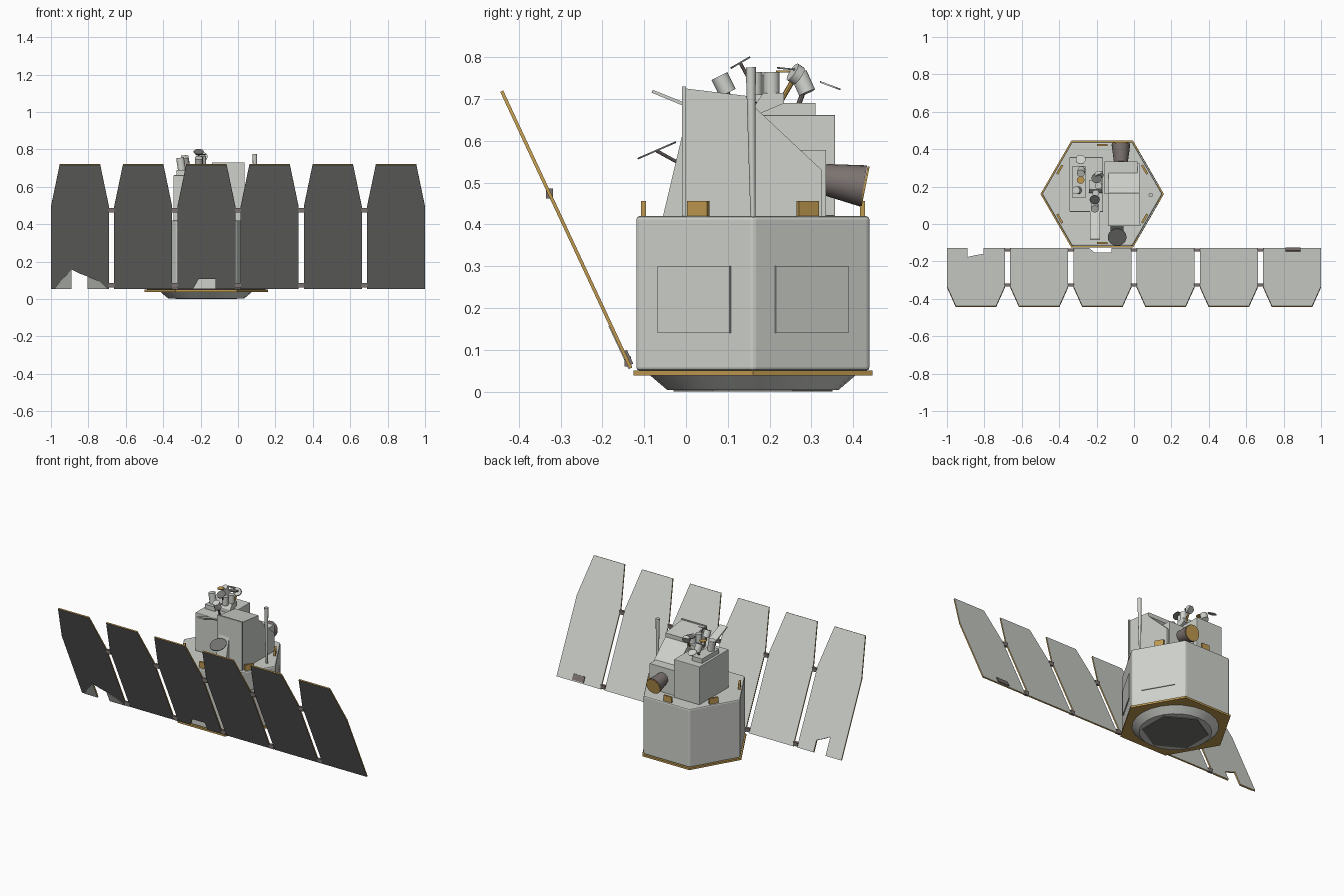
import bpy, bmesh, math
from mathutils import Vector, Matrix

if "Cube" in bpy.data.objects:
    bpy.data.objects.remove(bpy.data.objects["Cube"])

def material(name, r, g, b):
    m = bpy.data.materials.new(name)
    m.diffuse_color = (r, g, b, 1)
    m.use_nodes = True
    m.node_tree.nodes["Principled BSDF"].inputs["Base Color"].default_value = m.diffuse_color
    return m

LIGHT = material("light_grey", 0.62, 0.64, 0.60)
GOLD = material("gold_foil", 0.52, 0.32, 0.08)
DARK = material("dark_grey", 0.17, 0.17, 0.165)
BROWN = material("brown_grey", 0.20, 0.17, 0.16)
CX, CY = -0.17, 0.16          # hexagonal body centre

def finish(name, bm, mats, smooth=False, bevel=0):
    bmesh.ops.recalc_face_normals(bm, faces=bm.faces)
    me = bpy.data.meshes.new(name)
    bm.to_mesh(me)
    bm.free()
    ob = bpy.data.objects.new(name, me)
    bpy.context.collection.objects.link(ob)
    for m in mats:
        me.materials.append(m)
    if bevel:
        b = ob.modifiers.new("bevel", 'BEVEL')
        b.width, b.segments = bevel, 2
    if smooth:
        bpy.context.view_layer.objects.active = ob
        ob.select_set(True)
        bpy.ops.object.shade_smooth_by_angle(angle=math.radians(40))
        ob.select_set(False)
    return ob

def prism(name, pts, vec, cap0, cap1=None, side=None, bevel=0):
    """Polygon swept along vec, with separate cap and side colours."""
    cap1, side = cap1 or cap0, side or cap0
    bm = bmesh.new()
    a = [bm.verts.new(p) for p in pts]
    b = [bm.verts.new(Vector(p) + Vector(vec)) for p in pts]
    bm.faces.new(a).material_index = 0
    bm.faces.new(b).material_index = 1
    n = len(pts)
    for i in range(n):
        bm.faces.new((a[i], a[(i + 1) % n], b[(i + 1) % n], b[i])).material_index = 2
    return finish(name, bm, [cap0, cap1, side], bevel=bevel)

def box(name, lo, hi, mat, bevel=0):
    pts = [(lo[0], lo[1], lo[2]), (hi[0], lo[1], lo[2]), (hi[0], hi[1], lo[2]), (lo[0], hi[1], lo[2])]
    return prism(name, pts, (0, 0, hi[2] - lo[2]), mat, bevel=bevel)

def turned_box(name, center, size, angle, mat):
    bm = bmesh.new()
    bmesh.ops.create_cube(bm, size=1, matrix=Matrix.Translation(center)
                          @ Matrix.Rotation(angle, 4, 'Z') @ Matrix.Diagonal((*size, 1)))
    return finish(name, bm, [mat])

def tube(name, p0, p1, r0, r1, mat, seg=16):
    p0, p1 = Vector(p0), Vector(p1)
    d = p1 - p0
    bm = bmesh.new()
    bmesh.ops.create_cone(bm, cap_ends=True, segments=seg, radius1=r0, radius2=r1, depth=d.length,
                          matrix=Matrix.Translation((p0 + p1) / 2) @ d.to_track_quat('Z', 'Y').to_matrix().to_4x4())
    return finish(name, bm, [mat], smooth=True)

def hexagon(r, z):
    return [(CX + r * math.cos(math.pi / 3 * i), CY + r * math.sin(math.pi / 3 * i), z) for i in range(6)]

# hexagonal body, gold base plate, adapter ring
prism("body", hexagon(0.322, 0.05), (0, 0, 0.37), LIGHT, bevel=0.008)
prism("base_plate", hexagon(0.33, 0.038), (0, 0, 0.012), GOLD)
tube("adapter_ring", (CX, CY, 0.004), (CX, CY, 0.038), 0.205, 0.245, LIGHT, 24)
tube("adapter_cover", (CX, CY, 0.0), (CX, CY, 0.004), 0.19, 0.19, DARK, 6)

# gold brackets round the deck and access covers on the sides
for i in range(6):
    a = math.radians(30 + 60 * i)
    ca, sa = math.cos(a), math.sin(a)
    turned_box("deck_bracket", (CX + 0.262 * ca, CY + 0.262 * sa, 0.438), (0.012, 0.055, 0.036), a, GOLD)
    if i in (0, 5):
        turned_box("access_cover", (CX + 0.28 * ca, CY + 0.28 * sa, 0.22), (0.008, 0.2, 0.16), a, LIGHT)

# solar array: leaning panels, dark in front, gold edges
FOOT = Vector((0, -0.132, 0.056))
UP = Vector((0, -0.309, 0.663))
NORMAL = Vector((0, -0.906, -0.423))

def on_panel(x, t, off=0):
    return tuple(FOOT + UP * t + NORMAL * off + Vector((x, 0, 0)))

notches = {0: [(-0.89, 0), (-0.89, 0.155), (-0.85, 0.125), (-0.805, 0.1), (-0.805, 0)],
           2: [(-0.24, 0), (-0.21, 0.08), (-0.12, 0.08), (-0.12, 0)]}
for i in range(6):
    x0 = -1 + i * 0.338
    x1 = x0 + 0.31
    outline = [(x0, 0)] + notches.get(i, []) + [(x1, 0), (x1, 0.66), (x1 - 0.047, 1), (x0 + 0.047, 1), (x0, 0.66)]
    prism("solar_panel", [on_panel(x, t, 0.004) for x, t in outline], -NORMAL * 0.008, DARK, LIGHT, GOLD)
    if i < 5:
        for t in (0.025, 0.63):
            p = on_panel(x1 + 0.014, t)
            box("panel_hinge", (p[0] - 0.016, p[1] - 0.008, p[2] - 0.012),
                (p[0] + 0.016, p[1] + 0.008, p[2] + 0.012), BROWN)
# bare patches beside the notch, and a small fitting on the last panel
for patch in ([(-0.98, 0), (-0.95, 0.06), (-0.89, 0.155), (-0.89, 0)],
              [(-0.805, 0), (-0.805, 0.1), (-0.74, 0.06), (-0.70, 0)]):
    prism("bare_patch", [on_panel(x, t, 0.004) for x, t in patch], NORMAL * 0.002, LIGHT)
prism("panel_fitting", [on_panel(x, t, -0.004) for x, t in
      ((0.81, 0.01), (0.81, 0.06), (0.89, 0.06), (0.89, 0.01))], -NORMAL * 0.006, BROWN)

# tall sloped housing with front plate, gusset and rear block
prof = [(0, 0.42), (0, 0.725), (0.165, 0.705), (0.165, 0.68), (0.325, 0.53), (0.325, 0.42)]
prism("tall_housing", [(-0.135, y, z) for y, z in prof], (0.165, 0, 0), LIGHT)
box("housing_front_plate", (-0.14, -0.01, 0.42), (0.035, 0.0, 0.73), LIGHT)
prism("front_gusset", [(-0.125, -0.055, 0.42), (-0.125, -0.01, 0.42), (-0.125, -0.01, 0.61)], (0.07, 0, 0), LIGHT)
box("rear_block", (-0.157, 0.16, 0.42), (0.02, 0.335, 0.578), LIGHT)

# rear horn with a gold mouth
tube("rear_horn", (-0.07, 0.33, 0.508), (-0.07, 0.425, 0.492), 0.037, 0.05, BROWN, 20)
tube("horn_mouth", (-0.07, 0.425, 0.492), (-0.07, 0.43, 0.491), 0.048, 0.048, GOLD, 20)

# second housing carrying the instrument cluster
box("square_housing", (-0.345, 0.065, 0.42), (-0.165, 0.357, 0.662), LIGHT, 0.003)
prism("instrument_base", [(-0.24, 0.165, 0.66), (-0.24, 0.165, 0.685), (-0.24, 0.185, 0.715),
                          (-0.24, 0.235, 0.715), (-0.24, 0.235, 0.69)], (0.07, 0, 0), LIGHT)
box("side_instrument_base", (-0.33, 0.14, 0.66), (-0.26, 0.31, 0.69), LIGHT)

# slanted front boom
prism("front_boom", [(-0.235, -0.08, 0.722), (-0.235, -0.082, 0.715), (-0.235, 0.1, 0.64), (-0.235, 0.1, 0.65)],
      (0.052, 0, 0), LIGHT)

# small cylinders: position of base, tip and radius
for p0, p1, r in (((-0.21, 0.10, 0.715), (-0.21, 0.08, 0.755), 0.021),
                  ((-0.205, 0.165, 0.71), (-0.205, 0.165, 0.765), 0.018),
                  ((-0.19, 0.205, 0.715), (-0.19, 0.205, 0.765), 0.019),
                  ((-0.19, 0.27, 0.755), (-0.185, 0.255, 0.765), 0.024),
                  ((-0.30, 0.18, 0.69), (-0.31, 0.18, 0.755), 0.021),
                  ((-0.28, 0.29, 0.715), (-0.285, 0.27, 0.76), 0.021)):
    tube("thruster_can", p0, p1, r, r, LIGHT, 14)
tube("can_strut", (-0.21, 0.12, 0.66), (-0.21, 0.095, 0.725), 0.006, 0.006, BROWN, 8)
tube("can_strut", (-0.28, 0.26, 0.66), (-0.28, 0.285, 0.73), 0.006, 0.006, BROWN, 8)
tube("can_strut", (-0.19, 0.23, 0.70), (-0.19, 0.265, 0.76), 0.006, 0.006, GOLD, 8)

# thin dishes: centre, normal, radius, colour
for c, n, r, m in (((-0.21, 0.13, 0.787), (0, -0.5, 0.86), 0.027, DARK),
                   ((-0.20, 0.245, 0.772), (0, 0.1, 1), 0.027, DARK),
                   ((-0.285, 0.235, 0.766), (0, 0, 1), 0.02, GOLD),
                   ((-0.285, 0.345, 0.732), (0, 0.35, 0.94), 0.026, LIGHT),
                   ((-0.09, -0.07, 0.577), (0, -0.4, 0.92), 0.05, DARK)):
    n = Vector(n).normalized() * 0.002
    tube("thin_dish", Vector(c) - n, Vector(c) + n, r, r, m, 20)
tube("dish_strut", (-0.09, -0.005, 0.54), (-0.09, -0.07, 0.576), 0.004, 0.004, BROWN, 8)
tube("dish_strut", (-0.21, 0.155, 0.74), (-0.21, 0.13, 0.786), 0.004, 0.004, BROWN, 8)

# tapering mast on the right
tube("mast", (0.09, 0.16, 0.42), (0.09, 0.155, 0.776), 0.006, 0.012, LIGHT, 12)
